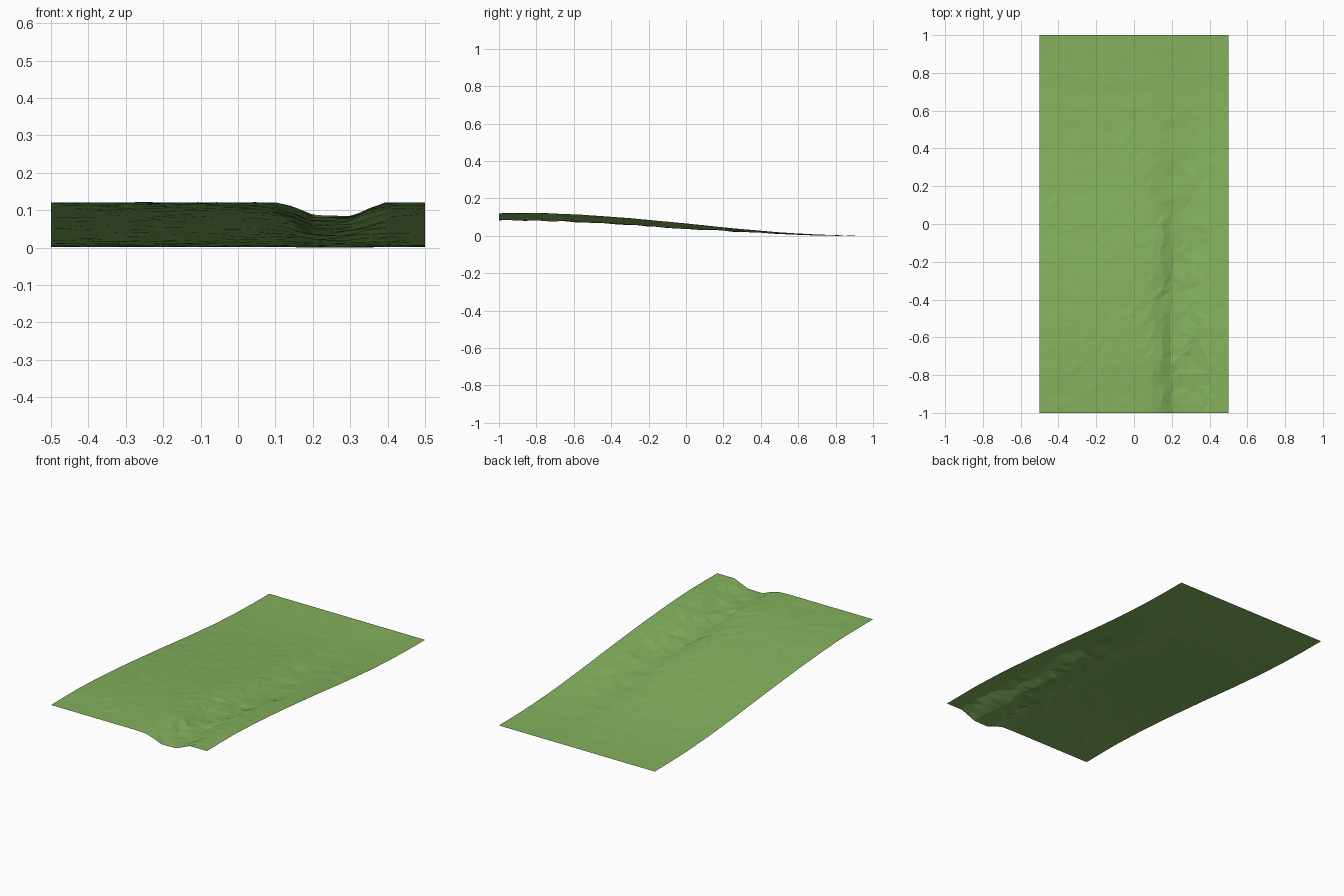
import bpy, bmesh, math, random

cube = bpy.data.objects.get("Cube")
if cube:
    bpy.data.objects.remove(cube, do_unlink=True)

random.seed(7)
WIDTH, LENGTH = 1.0, 2.0
COLS, ROWS = 20, 40


def interpolate(points, t):
    """Piecewise linear profile through (position, value) pairs."""
    for (a, va), (b, vb) in zip(points, points[1:]):
        if t <= b:
            return va + (vb - va) * max(0, (t - a) / (b - a))
    return points[-1][1]


# Long slope, gully depth along the slope, and gully cross-section
SLOPE = [(-1, .125), (-.75, .125), (-.55, .116), (-.3, .098), (0, .07),
         (.25, .044), (.5, .022), (.7, .011), (.85, .007), (1, .006)]
DEPTH = [(-1, .038), (-.75, .039), (-.3, .035), (0, .026),
         (.4, .009), (.8, .003), (1, 0)]
GULLY = [(.09, 0), (.14, .25), (.2, 1), (.3, 1), (.39, 0)]


def height(x, y):
    wobble = .014 * math.sin(9 * y + 9) * (1 - abs(y) ** 4)
    return interpolate(SLOPE, y) - interpolate(DEPTH, y) * interpolate(GULLY, x - wobble)


def material(name, colour):
    mat = bpy.data.materials.new(name)
    mat.use_nodes = True
    mat.diffuse_color = colour
    mat.node_tree.nodes["Principled BSDF"].inputs["Base Color"].default_value = colour
    return mat


# Grass sheet: jittered grid draped over the slope
bm = bmesh.new()
bmesh.ops.create_grid(bm, x_segments=COLS, y_segments=ROWS, size=1)
for v in bm.verts:
    inner_x, inner_y = abs(v.co.x) < .99, abs(v.co.y) < .99
    x = v.co.x * WIDTH / 2 + inner_x * random.uniform(-.012, .012)
    y = v.co.y * LENGTH / 2 + inner_y * random.uniform(-.012, .012)
    in_gully = interpolate(GULLY, x)
    rough = (.0012 + .0025 * in_gully * (y < .3)) * (inner_x and inner_y) * (1 - .5 * (y > .6))
    v.co = (x, y, max(.001, height(x, y) + random.uniform(-rough, rough)))

# Mixed diagonals give irregular triangular facets
faces = list(bm.faces)
random.shuffle(faces)
half = len(faces) // 2
for group, method in ((faces[:half], 'FIXED'), (faces[half:], 'ALTERNATE')):
    bmesh.ops.triangulate(bm, faces=group, quad_method=method)
lowest = min(v.co.z for v in bm.verts)
for v in bm.verts:
    v.co.z -= lowest
bm.normal_update()
for f in bm.faces:
    if f.normal.z < 0:
        f.normal_flip()

mesh = bpy.data.meshes.new("grass_slope")
bm.to_mesh(mesh)
bm.free()
mesh.materials.append(material("grass green", (.23, .44, .11, 1)))
slope = bpy.data.objects.new("grass_slope", mesh)
bpy.context.collection.objects.link(slope)
